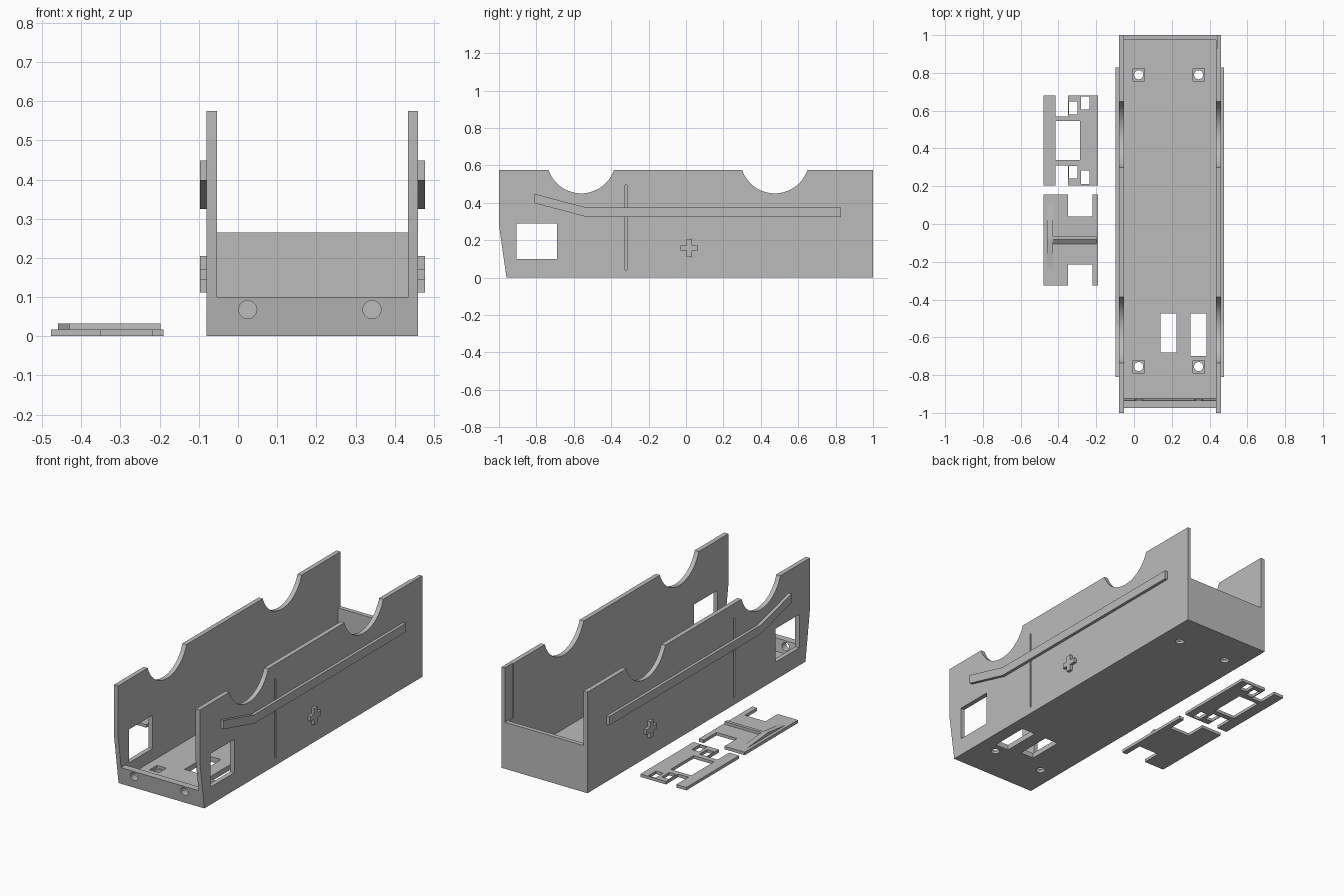
import bpy, bmesh, math
from mathutils import Vector

old = bpy.data.objects.get("Cube")
if old:
    bpy.data.objects.remove(old, do_unlink=True)

grey = bpy.data.materials.new("light grey")
grey.use_nodes = True
colour = (0.5, 0.5, 0.5, 1)
grey.diffuse_color = colour
grey.node_tree.nodes["Principled BSDF"].inputs["Base Color"].default_value = colour


def prism(name, outline, axis, low, high):
    """Extrude a flat outline along x (points y,z), y (points x,z) or z (points x,y)."""
    bm = bmesh.new()
    place = {"x": lambda p: (low, p[0], p[1]),
             "y": lambda p: (p[0], low, p[1]),
             "z": lambda p: (p[0], p[1], low)}[axis]
    face = bm.faces.new([bm.verts.new(place(p)) for p in outline])
    moved = bmesh.ops.extrude_face_region(bm, geom=[face])["geom"]
    step = Vector([(high - low) * (axis == a) for a in "xyz"])
    bmesh.ops.translate(bm, vec=step,
                        verts=[v for v in moved if isinstance(v, bmesh.types.BMVert)])
    bmesh.ops.recalc_face_normals(bm, faces=bm.faces)
    mesh = bpy.data.meshes.new(name)
    bm.to_mesh(mesh)
    bm.free()
    mesh.materials.append(grey)
    obj = bpy.data.objects.new(name, mesh)
    bpy.context.collection.objects.link(obj)
    return obj


def rect(u0, u1, v0, v1):
    return [(u0, v0), (u1, v0), (u1, v1), (u0, v1)]


def circle(u, v, radius, sides=48):
    return [(u + radius * math.cos(math.tau * i / sides),
             v + radius * math.sin(math.tau * i / sides)) for i in range(sides)]


def cut(target, outline, axis, low, high):
    """Subtract an extruded outline from the target."""
    cutter = prism("cutter", outline, axis, low, high)
    cutter.hide_render = True
    mod = target.modifiers.new("cut", "BOOLEAN")
    mod.operation, mod.solver, mod.object = "DIFFERENCE", "EXACT", cutter
    bpy.context.view_layer.objects.active = target
    bpy.ops.object.modifier_apply(modifier=mod.name)
    mesh = cutter.data
    bpy.data.objects.remove(cutter, do_unlink=True)
    bpy.data.meshes.remove(mesh)


RIGHT, LEFT, WALL, FLOOR = -0.08, 0.46, 0.026, 0.03

# Open trough with slanted front lip and low back wall
body = prism("trough_body", [(-0.96, 0), (1, 0), (1, 0.575), (-1, 0.575), (-1, 0.28)],
             "x", RIGHT, LEFT)
cut(body, [(0.975, FLOOR), (0.975, 0.265), (1.1, 0.265), (1.1, 0.7), (-1.1, 0.7),
           (-1.1, 0.1), (-0.935, 0.1), (-0.925, FLOOR)], "x", RIGHT + WALL, LEFT - WALL)
# Round scoops and side windows through both walls
for y in (-0.56, 0.475):
    cut(body, circle(y, 0.635, 0.185), "x", -0.2, 0.6)
cut(body, rect(-0.905, -0.69, 0.1, 0.29), "x", -0.2, 0.6)
# Thin vertical grooves on the outer walls
for side in (RIGHT, LEFT):
    cut(body, rect(-0.325, -0.315, 0.04, 0.495), "x", side - 0.01, side + 0.01)
# Shallow relief at the back of the left wall
cut(body, rect(0.93, 1.1, 0.265, 0.7), "x", 0.42, 0.44)
# Floor slots, screw holes with square pockets, and lip holes
cut(body, rect(0.14, 0.225, -0.68, -0.475), "z", -0.1, 0.1)
cut(body, rect(0.3, 0.385, -0.7, -0.475), "z", -0.1, 0.1)
for x in (0.025, 0.342):
    for y in (-0.755, 0.79):
        cut(body, rect(x - 0.03, x + 0.03, y - 0.033, y + 0.033), "z", 0.015, 0.1)
        cut(body, circle(x, y, 0.024, 32), "z", -0.1, 0.1)
    cut(body, circle(x, 0.068, 0.023, 32), "y", -1.1, -0.9)

# Bent rails and plus-shaped studs on both walls
rail = [(-0.535, 0.325), (0.828, 0.325), (0.828, 0.375), (-0.535, 0.375),
        (-0.81, 0.448), (-0.81, 0.398)]
a, b = 0.014, 0.047
plus = [(a, a), (a, b), (-a, b), (-a, a), (-b, a), (-b, -a),
        (-a, -a), (-a, -b), (a, -b), (a, -a), (b, -a), (b, a)]
for name, x0, x1, y in (("right", RIGHT - 0.017, RIGHT, 0.445), ("left", LEFT, LEFT + 0.017, 0.018)):
    prism(name + "_rail", rail, "x", x0, x1)
    prism(name + "_plus_stud", [(y + u, 0.158 + v) for u, v in plus], "x", x0, x1)

# Flat bracket plate with windows
X0, X1, THICK = -0.478, -0.19, 0.017
plate = prism("window_plate", rect(X0, X1, 0.205, 0.68), "z", 0, THICK)
for hole in ((-0.415, -0.285, 0.34, 0.545),
             (-0.415, -0.35, 0.57, 0.8), (-0.415, -0.35, 0.1, 0.31),
             (-0.345, -0.3, 0.58, 0.648), (-0.345, -0.3, 0.24, 0.308),
             (-0.28, -0.235, 0.605, 0.674), (-0.28, -0.235, 0.212, 0.283)):
    cut(plate, rect(*hole), "z", -0.1, 0.1)

# Notched plate with a cross rib and a tapered rib
notched = prism("notched_plate", rect(X0, X1, -0.325, 0.155), "z", 0, THICK)
for y0, y1 in ((0.04, 0.3), (-0.5, -0.215)):
    cut(notched, rect(-0.35, -0.22, y0, y1), "z", -0.1, 0.1)
prism("cross_rib", [(-0.105, THICK), (-0.065, THICK), (-0.065, 0.033), (-0.083, 0.033)],
      "x", -0.43, -0.198)
prism("tapered_rib", [(-0.23, THICK), (0.105, THICK), (-0.065, 0.033), (-0.083, 0.033)],
      "x", -0.46, -0.43)

# Smooth the round cuts, keep corners sharp
bpy.ops.object.select_all(action="DESELECT")
body.select_set(True)
bpy.context.view_layer.objects.active = body
bpy.ops.object.shade_smooth_by_angle(angle=math.radians(25))
